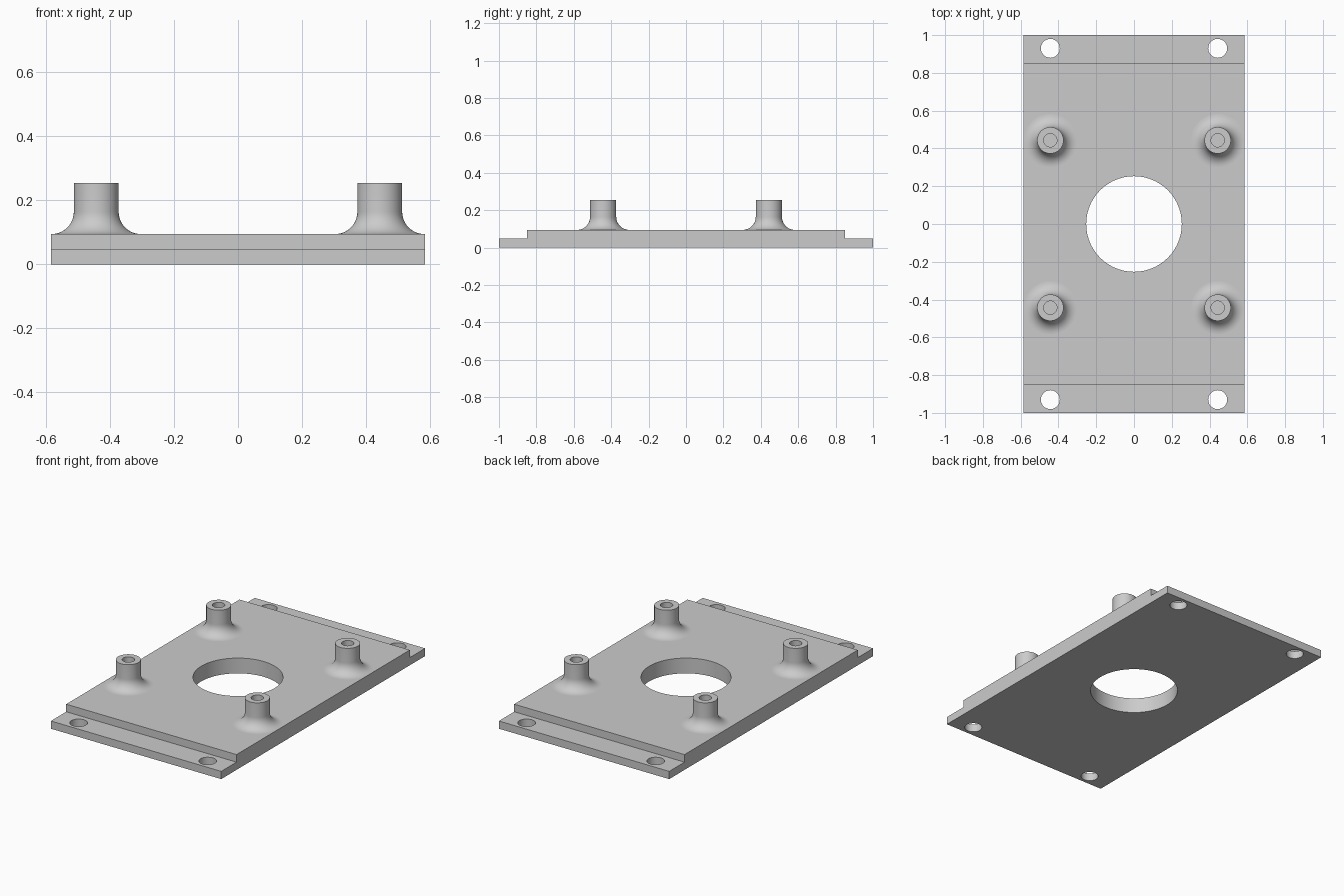
import bpy, bmesh, math
from mathutils import Matrix, Vector

cube = bpy.data.objects.get("Cube")
if cube:
    bpy.data.objects.remove(cube, do_unlink=True)

HALF_X, HALF_Y, STEP_Y = 0.585, 1.0, 0.85
FLANGE_Z, DECK_Z, POST_Z = 0.048, 0.095, 0.255
POST_POS, HOLE_Y = 0.443, 0.93
POST_R, BORE_R, FILLET = 0.07, 0.035, 0.07

grey = bpy.data.materials.new("plain grey")
grey.use_nodes = True
colour = (0.6, 0.6, 0.6, 1)
grey.diffuse_color = colour
grey.node_tree.nodes["Principled BSDF"].inputs["Base Color"].default_value = colour


def make_object(name, bm):
    bmesh.ops.recalc_face_normals(bm, faces=bm.faces[:])
    mesh = bpy.data.meshes.new(name)
    bm.to_mesh(mesh)
    bm.free()
    mesh.materials.append(grey)
    obj = bpy.data.objects.new(name, mesh)
    bpy.context.collection.objects.link(obj)
    return obj


def smooth(obj):
    bpy.ops.object.select_all(action="DESELECT")
    obj.select_set(True)
    bpy.context.view_layer.objects.active = obj
    bpy.ops.object.shade_smooth_by_angle(angle=math.radians(30))


# Stepped base plate, extruded from its side profile
bm = bmesh.new()
half = [(HALF_Y, 0), (HALF_Y, FLANGE_Z), (STEP_Y, FLANGE_Z), (STEP_Y, DECK_Z)]
outline = half + [(-y, z) for y, z in reversed(half)]
face = bm.faces.new([bm.verts.new((-HALF_X, y, z)) for y, z in outline])
side = bmesh.ops.extrude_face_region(bm, geom=[face])
moved = [v for v in side["geom"] if isinstance(v, bmesh.types.BMVert)]
bmesh.ops.translate(bm, verts=moved, vec=(2 * HALF_X, 0, 0))
plate = make_object("base_plate", bm)

# Cutters for the central opening and the four corner holes
bm = bmesh.new()
holes = [(0, 0, 0.253, 96)]
holes += [(sx * POST_POS, sy * HOLE_Y, 0.05, 48) for sx in (-1, 1) for sy in (-1, 1)]
for x, y, r, n in holes:
    bmesh.ops.create_cone(bm, cap_ends=True, segments=n, radius1=r, radius2=r,
                          depth=1, matrix=Matrix.Translation((x, y, 0)))
cutter = make_object("hole_cutter", bm)
cutter.hide_render = True
cutter.hide_set(True)

cut = plate.modifiers.new("holes", "BOOLEAN")
cut.operation = "DIFFERENCE"
cut.solver = "EXACT"
cut.object = cutter
bpy.context.view_layer.objects.active = plate
bpy.ops.object.modifier_apply(modifier=cut.name)
bpy.data.objects.remove(cutter, do_unlink=True)
smooth(plate)


# Hollow standoff posts with a flared foot, turned from a profile
def make_post(name, x, y):
    steps = 12
    profile = []
    for i in range(steps + 1):
        a = math.pi / 2 * i / steps
        profile.append((POST_R + FILLET * (1 - math.sin(a)),
                        DECK_Z + FILLET * (1 - math.cos(a))))
    profile += [(POST_R, POST_Z), (BORE_R, POST_Z), (BORE_R, DECK_Z), (0, DECK_Z)]
    bm = bmesh.new()
    verts = [bm.verts.new((r, 0, z)) for r, z in profile]
    edges = [bm.edges.new(pair) for pair in zip(verts, verts[1:])]
    bmesh.ops.spin(bm, geom=verts + edges, cent=(0, 0, 0), axis=(0, 0, 1),
                   angle=2 * math.pi, steps=64)
    bmesh.ops.remove_doubles(bm, verts=bm.verts[:], dist=1e-5)
    bmesh.ops.recalc_face_normals(bm, faces=bm.faces[:])
    # The foot is open, so make sure the rim faces up
    rim = max(bm.faces, key=lambda f: f.calc_center_median().z)
    flip = rim.normal.z < 0
    post = make_object(name, bm)
    if flip:
        post.data.flip_normals()
    elif max(post.data.polygons, key=lambda p: p.center.z).normal.z < 0:
        post.data.flip_normals()
    post.location = Vector((x, y, 0))
    smooth(post)


for x_name, sx in (("right", -1), ("left", 1)):
    for y_name, sy in (("front", -1), ("back", 1)):
        make_post(f"{y_name}_{x_name}_post", sx * POST_POS, sy * POST_POS)
